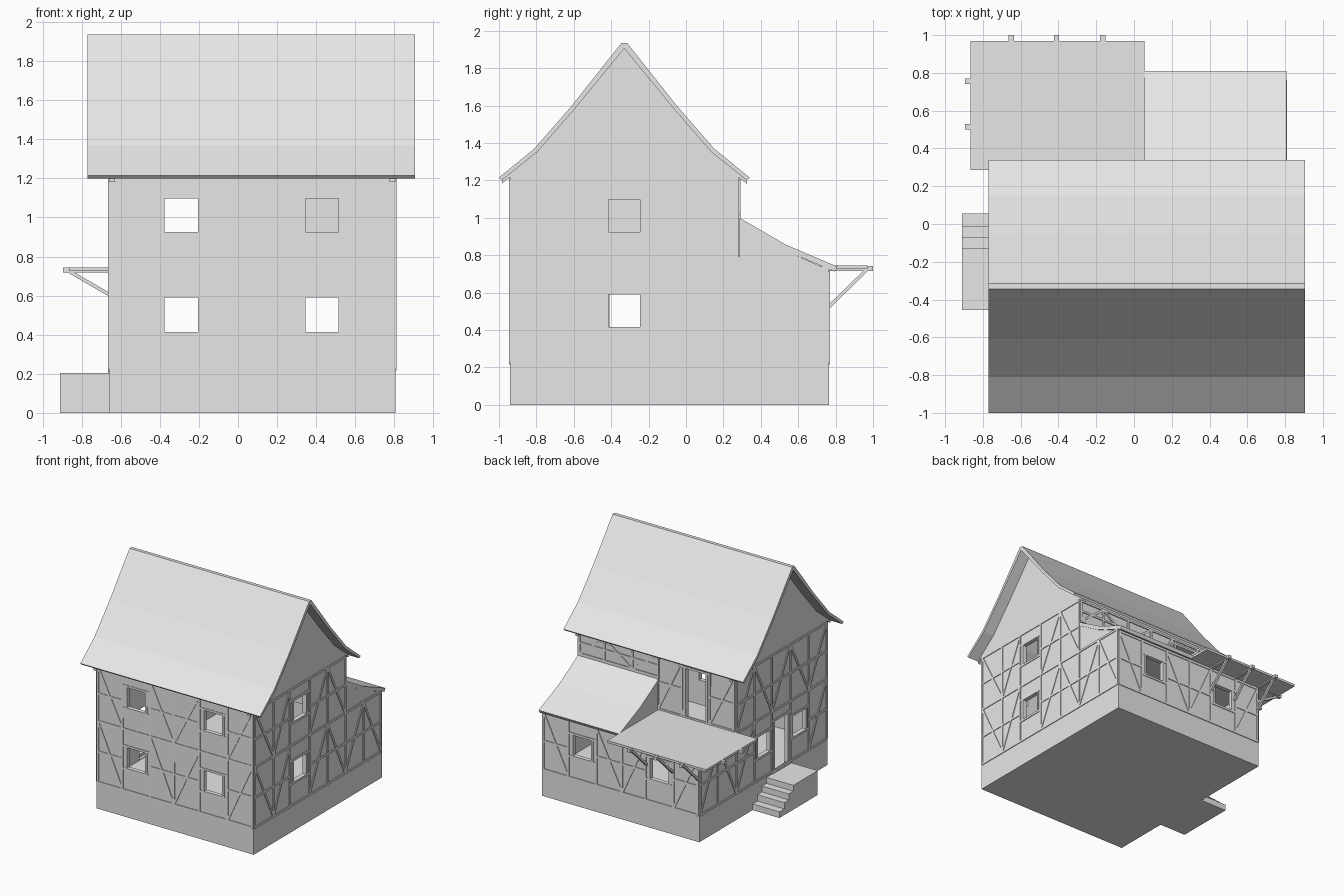
import bpy, bmesh
from mathutils import Vector, Matrix

if "Cube" in bpy.data.objects:
    bpy.data.objects.remove(bpy.data.objects["Cube"], do_unlink=True)

grey = bpy.data.materials.new("plain_grey")
grey.use_nodes = True
grey.diffuse_color = (0.8, 0.8, 0.8, 1)
grey.node_tree.nodes["Principled BSDF"].inputs["Base Color"].default_value = (0.8, 0.8, 0.8, 1)


def finish(name, bm):
    bmesh.ops.recalc_face_normals(bm, faces=bm.faces)
    mesh = bpy.data.meshes.new(name)
    bm.to_mesh(mesh)
    bm.free()
    mesh.materials.append(grey)
    obj = bpy.data.objects.new(name, mesh)
    bpy.context.collection.objects.link(obj)
    return obj


def add_box(bm, x, y, z):
    mat = Matrix.Translation(((x[0] + x[1]) / 2, (y[0] + y[1]) / 2, (z[0] + z[1]) / 2))
    mat = mat @ Matrix.Diagonal((x[1] - x[0], y[1] - y[0], z[1] - z[0], 1))
    bmesh.ops.create_cube(bm, size=1, matrix=mat)


def add_bar(bm, a, b, normal, width, depth):
    """Straight beam from a to b, its depth measured along normal."""
    a, b, n = Vector(a), Vector(b), Vector(normal)
    along = (b - a).normalized()
    side = along.cross(n).normalized()
    n = side.cross(along)
    mat = Matrix((along * (b - a).length, side * width, n * depth)).transposed().to_4x4()
    bmesh.ops.create_cube(bm, size=1, matrix=Matrix.Translation((a + b) / 2) @ mat)


def add_prism(bm, pts, x0, x1):
    """Extrude a (y, z) outline along x."""
    face = bm.faces.new([bm.verts.new((x0, y, z)) for y, z in pts])
    out = bmesh.ops.extrude_face_region(bm, geom=[face])
    verts = [v for v in out["geom"] if isinstance(v, bmesh.types.BMVert)]
    bmesh.ops.translate(bm, verts=verts, vec=(x1 - x0, 0, 0))


def prism(name, pts, *spans):
    bm = bmesh.new()
    for x0, x1 in spans:
        add_prism(bm, pts, x0, x1)
    return finish(name, bm)


# Main dimensions
LEFT, RIGHT, FRONT, BACK, REAR = -0.66, 0.805, -0.94, 0.285, 0.765
FLOOR, STOREY, EAVE, RIDGE_Y, WALL = 0.21, 0.74, 1.22, -0.33, 0.03


def mirrored(half):
    """Complete a half outline around the ridge, front to back."""
    front = [(RIDGE_Y - d, z) for d, z in reversed(half)]
    return front + [(RIDGE_Y + d, z) for d, z in half if d > 0]


outer = mirrored([(0.015, 1.935), (0.28, 1.6), (0.48, 1.37), (0.67, 1.215)])
under = mirrored([(0, 1.905), (0.262, 1.585), (0.465, 1.352), (0.655, 1.2)])
gable = mirrored([(0, 1.91), (0.262, 1.59), (0.465, 1.355), (0.612, 1.235)])
attic = mirrored([(0, 1.87), (0.25, 1.56), (0.45, 1.33), (0.582, EAVE)])

# Hollow body with openings
body = prism("house_body", [(FRONT, 0)] + gable + [(BACK, STOREY), (REAR, STOREY), (REAR, 0)], (LEFT, RIGHT))
cavity = prism("cavity_cutter", [(FRONT + WALL, FLOOR)] + attic
               + [(BACK - WALL, STOREY - WALL), (REAR - WALL, STOREY - WALL), (REAR - WALL, FLOOR)],
               (LEFT + WALL, RIGHT - WALL))
LOW, HIGH = (0.415, 0.59), (0.925, 1.097)
X_WINDOWS = [(-0.375, -0.205), (0.345, 0.515)]
front_holes = [(u, z) for u in X_WINDOWS for z in (LOW, HIGH)]
rear_holes = [(u, LOW) for u in X_WINDOWS]
upper_holes = [((-0.385, -0.2), (0.745, 1.16))]
right_holes = [((-0.415, -0.245), z) for z in (LOW, HIGH)]
left_holes = [((-0.65, -0.475), LOW), ((-0.41, -0.235), (0.215, 0.64)), ((-0.17, -0.005), LOW)]

# Walls: axis of the wall plane, plane position, outward sign, openings
walls = {"front": ("y", FRONT, -1, front_holes), "rear": ("y", REAR, 1, rear_holes),
         "upper": ("y", BACK, 1, upper_holes), "right": ("x", RIGHT, 1, right_holes),
         "left": ("x", LEFT, -1, left_holes)}
bm = bmesh.new()
for axis, pos, sign, holes in walls.values():
    span = (pos - 0.05, pos + 0.05)
    for u, z in holes:
        add_box(bm, *((u, span, z) if axis == "y" else (span, u, z)))
openings = finish("opening_cutter", bm)

bpy.context.view_layer.objects.active = body
for cutter in (cavity, openings):
    cutter.hide_render = True
    mod = body.modifiers.new("cut", "BOOLEAN")
    mod.operation, mod.solver, mod.object = "DIFFERENCE", "EXACT", cutter
    bpy.ops.object.modifier_apply(modifier=mod.name)
for cutter in (cavity, openings):
    bpy.data.objects.remove(cutter, do_unlink=True)

# Main roof and the end rafters below it
prism("main_roof", outer + under[::-1], (-0.77, 0.905))
prism("end_rafters", under + [(y, z - 0.018) for y, z in reversed(under)],
      (LEFT, LEFT + WALL), (RIGHT - WALL, RIGHT))

# Lean-to on the rear storey
prism("lean_to_gable", [(BACK, STOREY), (BACK, 0.975), (0.52, 0.83), (0.72, STOREY)], (0.06, RIGHT - 0.002))
prism("lean_to_roof", [(BACK, 1.0), (0.53, 0.858), (0.81, 0.738), (0.795, 0.712), (0.515, 0.83), (BACK, 0.968)],
      (0.055, 0.808))

# Flat canopy with beams and braces
bm = bmesh.new()
add_box(bm, (-0.865, 0.055), (BACK, 0.97), (0.725, 0.745))
finish("canopy", bm)
bm = bmesh.new()
for x in (-0.65, -0.41, -0.165):
    add_bar(bm, (x, 0.7, 0.728), (x, 1.0, 0.728), (0, 0, 1), 0.028, 0.026)
    add_bar(bm, (x, REAR - 0.01, 0.515), (x, 0.965, 0.72), (1, 0, 0), 0.018, 0.02)
for y in (0.755, 0.515):
    add_bar(bm, (-0.6, y, 0.732), (-0.895, y, 0.732), (0, 0, 1), 0.028, 0.026)
    add_bar(bm, (LEFT + 0.01, y, 0.6), (-0.865, y, 0.725), (0, 1, 0), 0.018, 0.02)
finish("canopy_supports", bm)

# Side stairs
prism("side_stairs", [(-0.455, 0), (-0.455, 0.205), (-0.13, 0.205), (-0.13, 0.155), (-0.07, 0.155), (-0.07, 0.105),
                      (-0.01, 0.105), (-0.01, 0.052), (0.055, 0.052), (0.055, 0)], (-0.91, LEFT))


def timber_wall(name, posts, z0, z1):
    """Thin timber framing: posts, rails, braces and opening frames."""
    axis, pos, sign, holes = walls[name]
    normal = Vector((0, sign, 0) if axis == "y" else (sign, 0, 0))
    bm = bmesh.new()

    def strip(u0, za, u1, zb, width=0.018):
        p = [(u, pos, z) if axis == "y" else (pos, u, z) for u, z in ((u0, za), (u1, zb))]
        add_bar(bm, *p, normal, width, 0.012)

    for u in posts:
        strip(u, z0, u, z1)
    for i, (u0, u1) in enumerate(zip(posts, posts[1:])):
        strip(u0, z0, u1, z0)
        strip(u0, z1, u1, z1)
        inside = [h for h in holes if u0 < sum(h[0]) / 2 < u1 and z0 - 0.02 < h[1][0] < z1]
        for (a, b), (lo, hi) in inside:
            for u in (a - 0.009, b + 0.009):
                strip(u, lo, u, hi)
            for z in (lo - 0.009, hi + 0.009):
                strip(u0, z, u1, z)
        if not inside:
            mid = (z0 + z1) / 2
            strip(u0, mid, u1, mid)
            a, b = (u0, u1) if i % 2 else (u1, u0)
            strip(a, z0, (a + b) / 2, mid)
            strip((a + b) / 2, mid, b, z1)
    finish(name + "_timbers", bm)


x_posts = [-0.648, -0.42, -0.16, 0.06, 0.3, 0.56, 0.793]
r_posts = [-0.928, -0.68, -0.46, -0.2, 0.04, 0.275]
l_posts = [-0.928, -0.69, -0.442, -0.2, 0.035, 0.275]
GROUND, TOP = 0.225, 1.205
timber_wall("front", x_posts, GROUND, STOREY)
timber_wall("front", x_posts, STOREY, TOP)
timber_wall("rear", x_posts, GROUND, 0.71)
timber_wall("upper", x_posts[:4], 0.75, TOP)
timber_wall("upper", x_posts[3:], 1.02, TOP)
timber_wall("right", r_posts + [0.52, 0.753], GROUND, 0.73)
timber_wall("right", r_posts, 0.73, TOP)
timber_wall("left", l_posts + [0.52, 0.753], GROUND, 0.73)
timber_wall("left", l_posts, 0.73, TOP)
